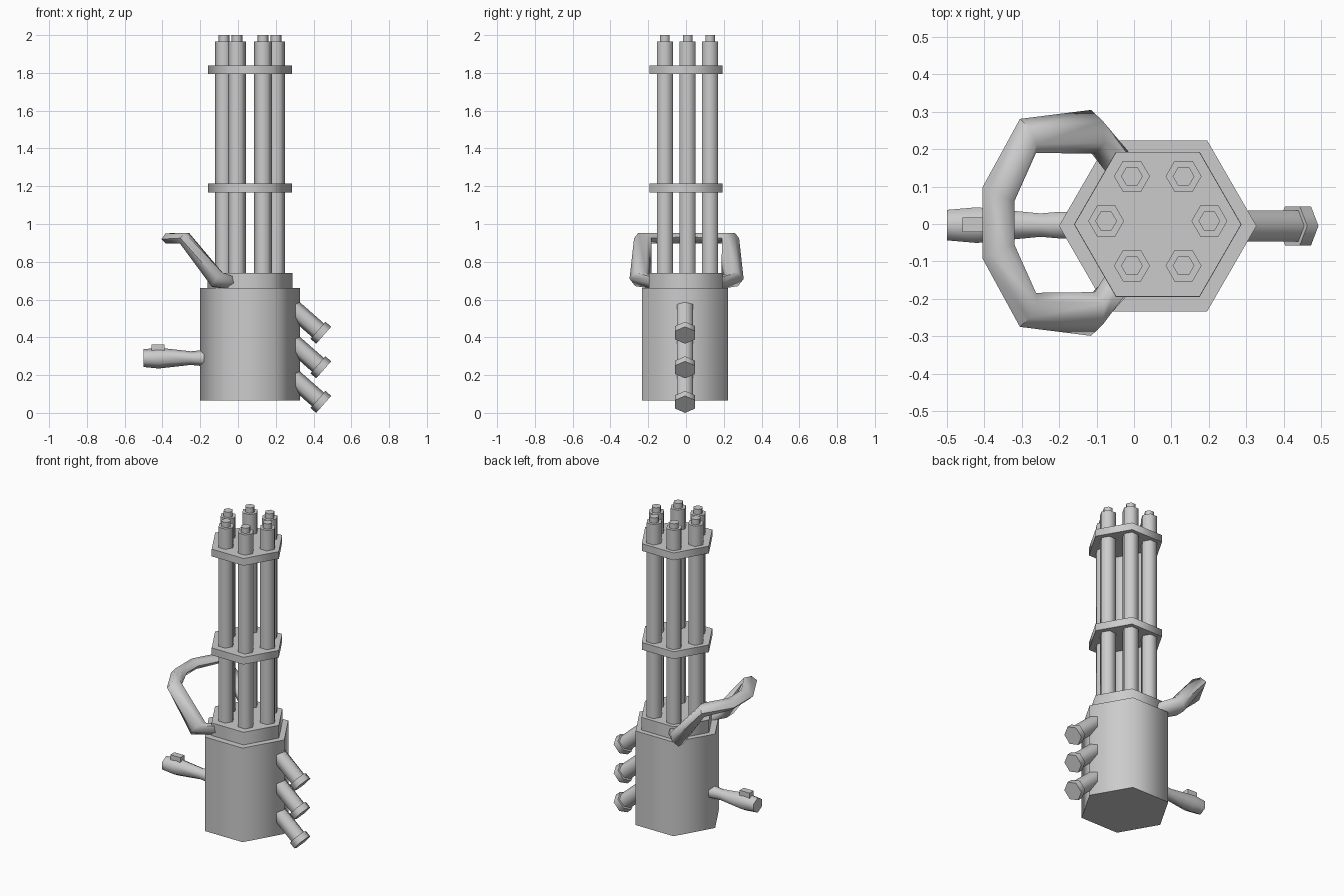
import bpy, bmesh, math
from mathutils import Vector

if "Cube" in bpy.data.objects:
    bpy.data.objects.remove(bpy.data.objects["Cube"])

CX = 0.0635  # axis of the gun body


def make(name, rings, smooth=True):
    """Loft equal-sized vertex rings into a capped solid."""
    bm = bmesh.new()
    vs = [[bm.verts.new(p) for p in r] for r in rings]
    n = len(vs[0])
    for a, b in zip(vs, vs[1:]):
        for i in range(n):
            j = (i + 1) % n
            bm.faces.new((a[i], a[j], b[j], b[i]))
    bm.faces.new(vs[0][::-1])
    bm.faces.new(vs[-1])
    bmesh.ops.recalc_face_normals(bm, faces=bm.faces[:])
    me = bpy.data.meshes.new(name)
    bm.to_mesh(me)
    bm.free()
    ob = bpy.data.objects.new(name, me)
    bpy.context.collection.objects.link(ob)
    if smooth:
        bpy.ops.object.select_all(action='DESELECT')
        ob.select_set(True)
        bpy.context.view_layer.objects.active = ob
        bpy.ops.object.shade_smooth_by_angle(angle=math.radians(65))
    return ob


def hex_ring(c, u, v):
    """Six points around c; corners lie along u."""
    return [Vector(c) + Vector(u) * math.cos(math.radians(60 * k))
            + Vector(v) * math.sin(math.radians(60 * k)) for k in range(6)]


def hex_lathe(name, origin, axis, corner, profile):
    """Six-sided turned part: profile is (distance along axis, radius)."""
    o, a, u = Vector(origin), Vector(axis).normalized(), Vector(corner).normalized()
    v = a.cross(u)
    return make(name, [hex_ring(o + a * d, u * r, v * r) for d, r in profile])


Z, X = (0, 0, 1), (1, 0, 0)

# Main housing and the collar on top of it
hex_lathe("housing", (CX, -0.005, 0), Z, X, [(0.065, 0.264), (0.66, 0.264)])
hex_lathe("collar", (CX, -0.001, 0), Z, X, [(0.65, 0.224), (0.74, 0.224)])

# Barrel clamp plates
for i, z in enumerate((1.168, 1.793)):
    hex_lathe(f"clamp_plate_{i}", (CX, -0.001, z), Z, X, [(0, 0.223), (0.046, 0.223)])

# Six barrels with narrower muzzle tips
for k in range(6):
    t = math.radians(60 * k)
    p = (CX + 0.138 * math.cos(t), 0.008 + 0.138 * math.sin(t), 0)
    hex_lathe(f"barrel_{k}", p, Z, X,
              [(0.72, 0.048), (1.967, 0.048), (1.967, 0.029), (2.0, 0.029)])

# Three slanted exhaust pipes with collared ends
d = Vector((0.75, 0, -0.66)).normalized()
up = Vector((0.66, 0, 0.75))
for k in range(3):
    end = (0.4535, -0.005, 0.411 - 0.183 * (k - 0) + 0.0)
    hex_lathe(f"exhaust_{k}", end, d, up,
              [(-0.24, 0.048), (-0.04, 0.048), (-0.04, 0.06), (0, 0.06)])

# Rear grip and its trigger button
hex_lathe("grip", (0, -0.003, 0.29), X, Z,
          [(-0.5, 0.047), (-0.42, 0.055), (-0.25, 0.036), (-0.2, 0.041), (-0.14, 0.041)])
make("grip_button", [[(x, y - 0.002, z) for x, y in
                      ((-0.458, -0.02), (-0.388, -0.02), (-0.388, 0.02), (-0.458, 0.02))]
                     for z in (0.315, 0.363)], smooth=False)

# Carry handle: outer point, inner point, half thickness vector (mirrored in y)
half = [
    ((-0.01, 0.185, 0.685), (-0.07, 0.13, 0.685), (0.02, 0, 0.035)),
    ((-0.115, 0.302, 0.71), (-0.105, 0.185, 0.70), (0.033, 0, 0.042)),
    ((-0.305, 0.278, 0.925), (-0.262, 0.187, 0.925), (0.015, 0, 0.033)),
    ((-0.405, 0.095, 0.92), (-0.32, 0.057, 0.93), (-0.002, 0, 0.03)),
]


def handle_ring(outer, inner, thick, s):
    o, i, t = Vector(outer), Vector(inner), Vector(thick)
    pts = hex_ring((o + i) / 2, (o - i) / 2, t * 1.0)
    return [Vector((p.x, p.y * s + 0.003, p.z)) for p in pts]


make("carry_handle", [handle_ring(*n, 1) for n in half]
     + [handle_ring(*n, -1) for n in half[::-1]])
